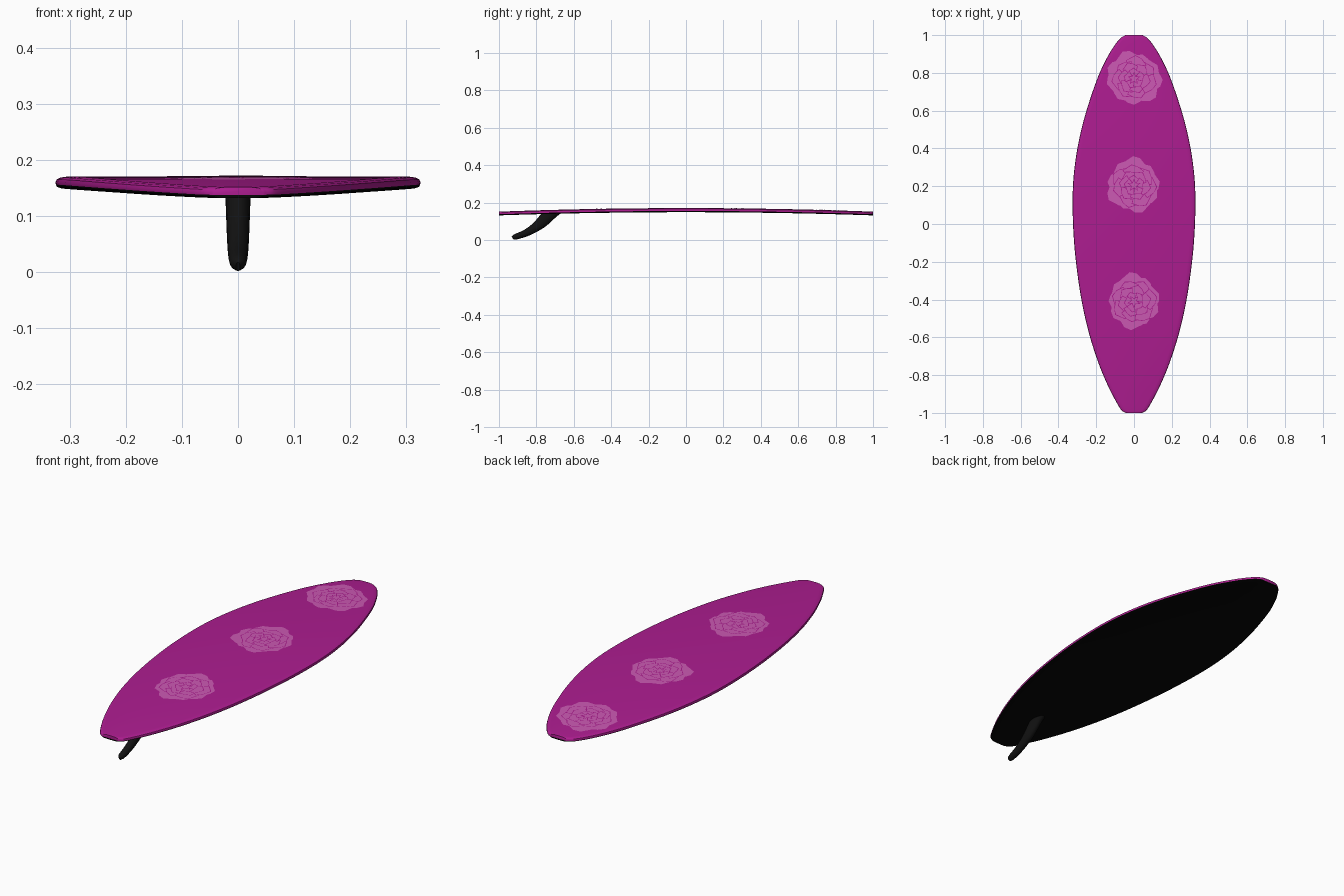
import bpy, bmesh, math, random
from mathutils import Vector

if "Cube" in bpy.data.objects:
    bpy.data.objects.remove(bpy.data.objects["Cube"])

random.seed(4)


def material(name, color):
    m = bpy.data.materials.new(name)
    m.diffuse_color = (*color, 1)
    m.use_nodes = True
    m.node_tree.nodes["Principled BSDF"].inputs["Base Color"].default_value = m.diffuse_color
    return m


MAGENTA = material("magenta", (0.42, 0.012, 0.28))
PINK = material("pink", (0.60, 0.10, 0.45))
BLACK = material("black", (0.002, 0.002, 0.002))
FIN = material("fin_black", (0.006, 0.006, 0.006))


def mesh_object(name, verts, faces, mats, face_mats=None, angle=40):
    me = bpy.data.meshes.new(name)
    me.from_pydata(verts, [], faces)
    bm = bmesh.new()
    bm.from_mesh(me)
    if face_mats is None:
        bmesh.ops.recalc_face_normals(bm, faces=bm.faces)
    bm.to_mesh(me)
    bm.free()
    for m in mats:
        me.materials.append(m)
    if face_mats:
        me.polygons.foreach_set("material_index", face_mats)
    ob = bpy.data.objects.new(name, me)
    bpy.context.collection.objects.link(ob)
    if angle:
        bpy.ops.object.select_all(action="DESELECT")
        bpy.context.view_layer.objects.active = ob
        ob.select_set(True)
        bpy.ops.object.shade_smooth_by_angle(angle=math.radians(angle))
    return ob


def loft(name, rings, mat):
    n = len(rings[0])
    verts = [v for r in rings for v in r]
    faces = [(i * n + j, i * n + (j + 1) % n, (i + 1) * n + (j + 1) % n, (i + 1) * n + j)
             for i in range(len(rings) - 1) for j in range(n)]
    faces += [tuple(range(n)), tuple(range(len(verts) - n, len(verts)))]
    return mesh_object(name, verts, faces, [mat])


def smooth_path(pts, steps):
    # Catmull-Rom through the control points
    p = [Vector(q) for q in pts]
    p = [2 * p[0] - p[1]] + p + [2 * p[-1] - p[-2]]
    out = []
    for i in range(1, len(p) - 2):
        a, b, c, d = p[i - 1:i + 3]
        for k in range(steps):
            t = k / steps
            out.append(0.5 * (2 * b + (c - a) * t + (2 * a - 5 * b + 4 * c - d) * t * t
                              + (3 * b - a - 3 * c + d) * t ** 3))
    return out + [p[-2]]


# Board outline (y, half width)
OUTLINE = smooth_path([(-1, .045), (-.985, .067), (-.94, .095), (-.85, .141), (-.72, .194),
                       (-.55, .246), (-.35, .287), (-.1, .317), (.15, .325), (.35, .308),
                       (.55, .266), (.76, .198), (.88, .143), (.95, .1), (.985, .07), (1, .045)], 6)


def deck_z(y):
    return 0.171 - 0.019 * y * y


def hull_z(y):
    return 0.149 - 0.017 * y * y


def seam_z(y):
    return hull_z(y) + 0.3 * (deck_z(y) - hull_z(y))


def half_board(name, surface, profile, mat):
    # profile: (inset from rail, height from seam to surface) on the right side
    rings = []
    for y, w in OUTLINE:
        s, d = seam_z(y), surface(y) - seam_z(y)
        right = [((w - min(i, w * .6)), y, s + d * h) for i, h in profile]
        rings.append(right + [(-x, y, z) for x, y, z in reversed(right)])
    return loft(name, rings, mat)


half_board("deck", deck_z, [(.001, 0), (0, .3), (.002, .65), (.009, .87), (.024, 1)], MAGENTA)
half_board("hull", hull_z, [(.001, 0), (.003, .5), (.01, .85), (.024, 1)], BLACK)

# Swept fin: leading and trailing edges (y, z), lofted with an oval section
lead = smooth_path([(-.655, .152), (-.69, .127), (-.757, .068), (-.835, .026), (-.895, .006), (-.921, .002)], 4)
trail = smooth_path([(-.765, .152), (-.785, .127), (-.82, .088), (-.868, .053), (-.918, .031), (-.932, .018)], 4)
rings = []
for k, (a, b) in enumerate(zip(lead, trail)):
    t = k / (len(lead) - 1)
    half = (0.024 - 0.009 * t) * math.sqrt(max(0.06, 1 - t ** 8))
    mid, rad = (a + b) / 2, (a - b) / 2
    ring = []
    for j in range(16):
        u = 2 * math.pi * j / 16
        q = mid + rad * math.cos(u)
        ring.append((half * math.sin(u), q.x, q.y))
    rings.append(ring)
loft("fin", rings, FIN)

# Flower decals: overlapping angular petals, each with a magenta border
RINGS = [(.03, .152, 9, .062), (.02, .118, 7, .052), (.01, .085, 6, .038), (.006, .055, 5, .026)]


def flower(name, cx, cy, turn):
    verts, faces, mats = [], [], []
    level = 0

    def add(pts, mat):
        nonlocal level
        level += 1
        start = len(verts)
        for x, y in pts:
            verts.append((x, y, deck_z(y) + 0.0003 + level * 0.00003))
        faces.append(tuple(range(start, len(verts))))
        mats.append(mat)

    def petal(ang, r0, r1, w, grow, mat):
        shape = [(r0 - grow, 0), (r0 + .6 * (r1 - r0), -w - grow), (r1 - .01, -.45 * w - grow),
                 (r1 + grow, .15 * w), (r0 + .7 * (r1 - r0), w + grow)]
        c, s = math.cos(ang), math.sin(ang)
        add([(cx + a * c - b * s, cy + a * s + b * c) for a, b in shape], mat)

    for r0, r1, n, w in RINGS:
        off = turn + random.uniform(0, 1)
        for k in range(n):
            ang = off + 2 * math.pi * k / n + random.uniform(-.1, .1)
            r = r1 * random.uniform(.88, 1.03)
            if r1 < .15:
                petal(ang, r0, r, w, .005, 0)
            petal(ang, r0, r, w, 0, 1)
    # five-pointed centre
    for size, mat in ((.036, 0), (.027, 1)):
        add([(cx + size * (1 if k % 2 == 0 else .45) * math.cos(turn + math.pi * k / 5),
              cy + size * (1 if k % 2 == 0 else .45) * math.sin(turn + math.pi * k / 5))
             for k in range(10)], mat)
    mesh_object(name, verts, faces, [MAGENTA, PINK], mats, angle=0)


for i, (y, turn) in enumerate([(.77, .3), (.205, 1.57), (-.41, .9)]):
    flower(f"flower_decal_{i + 1}", 0, y, turn)
